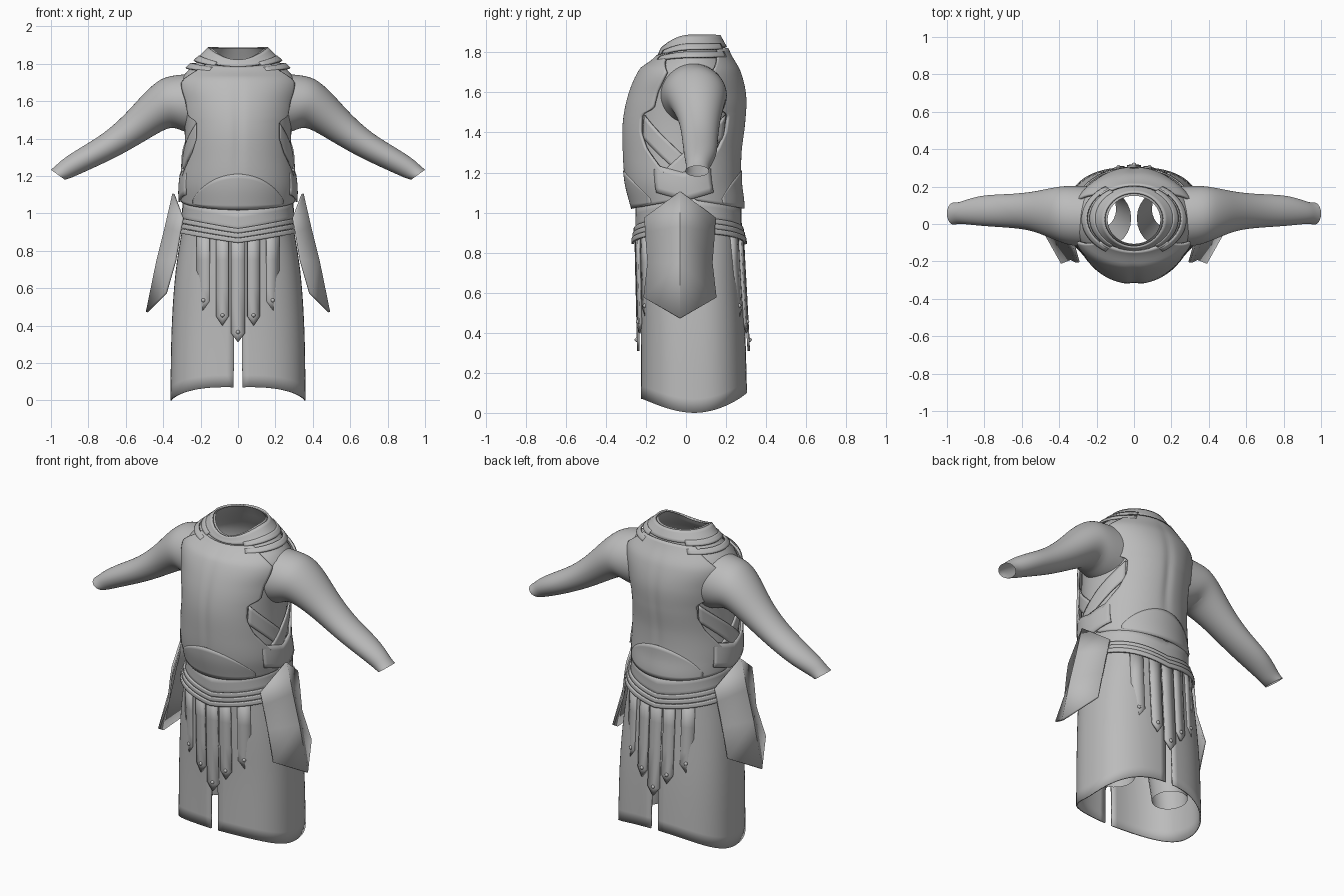
import bpy, bmesh, math
from math import sin, cos, pi, radians
from mathutils import Vector

cube = bpy.data.objects.get("Cube")
if cube:
    bpy.data.objects.remove(cube)

GREY = (0.5, 0.5, 0.5, 1)
mat = bpy.data.materials.new("plain grey")
mat.use_nodes = True
mat.diffuse_color = GREY
mat.node_tree.nodes["Principled BSDF"].inputs["Base Color"].default_value = GREY

# Rows are height, half width, front y, back y
TORSO = [(.88, .285, -.225, .26), (1.03, .295, -.265, .28), (1.15, .305, -.295, .268),
         (1.3, .298, -.308, .27), (1.45, .30, -.308, .288), (1.58, .315, -.283, .293),
         (1.7, .328, -.232, .265), (1.78, .265, -.165, .22), (1.83, .21, -.135, .195),
         (1.885, .155, -.12, .165)]
SKIRT = [(0, .358, -.222, .303), (.4, .35, -.222, .292), (.7, .328, -.23, .275),
         (1.0, .28, -.235, .26)]


def sample(rows, z):
    """Smooth interpolation of table rows by their first column."""
    z = min(max(z, rows[0][0]), rows[-1][0])
    i = 0
    while i < len(rows) - 2 and z > rows[i + 1][0]:
        i += 1
    a, b = rows[i], rows[i + 1]
    p, q = rows[max(i - 1, 0)], rows[min(i + 2, len(rows) - 1)]
    h = b[0] - a[0]
    t = (z - a[0]) / h
    out = []
    for k in range(1, len(a)):
        ma = (b[k] - p[k]) / (b[0] - p[0]) * h
        mb = (q[k] - a[k]) / (q[0] - a[0]) * h
        out.append((2*t**3 - 3*t*t + 1) * a[k] + (t**3 - 2*t*t + t) * ma
                   + (3*t*t - 2*t**3) * b[k] + (t**3 - t*t) * mb)
    return out


def linear(rows, z):
    for (z0, a), (z1, b) in zip(rows, rows[1:]):
        if z <= z1:
            return a + (b - a) * max(0, z - z0) / (z1 - z0)
    return rows[-1][1]


def skin(rows, a, z, off=0, n=2):
    """Point on a body surface; angle 0 is the front, 90 degrees is +x."""
    hw, yf, yb = sample(rows, z)
    s, c = sin(a), cos(a)
    x = (hw + off) * math.copysign(abs(s) ** (2 / n), s)
    y = (yf + yb) / 2 - ((yb - yf) / 2 + off) * math.copysign(abs(c) ** (2 / n), c)
    if rows is TORSO:
        z -= .065 * max(0, c) ** 2 * max(0, (z - 1.72) / .165)
    return Vector((x, y, z))


def finish(name, bm, thick=0, subsurf=0, angle=35):
    bmesh.ops.recalc_face_normals(bm, faces=bm.faces)
    me = bpy.data.meshes.new(name)
    bm.to_mesh(me)
    bm.free()
    ob = bpy.data.objects.new(name, me)
    bpy.context.collection.objects.link(ob)
    me.materials.append(mat)
    if subsurf:
        ob.modifiers.new("smooth", "SUBSURF").levels = subsurf
        ob.modifiers["smooth"].render_levels = subsurf
    if thick:
        m = ob.modifiers.new("thickness", "SOLIDIFY")
        m.thickness, m.offset = thick, 0
    bpy.ops.object.select_all(action="DESELECT")
    ob.select_set(True)
    bpy.context.view_layer.objects.active = ob
    bpy.ops.object.shade_smooth_by_angle(angle=radians(angle))
    return ob


def patch(name, f, nu, nv, thick=0, closed=False, subsurf=0):
    """Grid surface from f(u, v), with u and v running from 0 to 1."""
    bm = bmesh.new()
    cols = nu if closed else nu + 1
    g = [[bm.verts.new(f(i / nu, j / nv)) for i in range(cols)] for j in range(nv + 1)]
    for j in range(nv):
        for i in range(nu):
            k = (i + 1) % cols
            bm.faces.new((g[j][i], g[j][k], g[j + 1][k], g[j + 1][i]))
    return finish(name, bm, thick, subsurf)


# Undershirt body
patch("shirt_body", lambda u, v: skin(TORSO, u * 2 * pi, .88 + 1.005 * v, -.014), 48, 30, closed=True)

# Breastplate and backplate: half angle of each plate by height
EDGE = [(1.02, 70), (1.08, 84), (1.14, 80), (1.22, 69), (1.32, 53), (1.4, 46), (1.49, 45),
        (1.52, 58), (1.6, 59), (1.7, 64), (1.76, 52), (1.82, 45)]
for name, turn in (("breastplate", 0), ("backplate", pi)):
    def plate(u, v):
        w = 2 * u - 1
        z = 1.02 + (.8 - .01 * w * w) * v + .04 * w * w * (1 - v)
        a = w * radians(linear(EDGE, z))
        # chest swelling either side of a shallow centre groove
        groove = -.008 * math.exp(-(a / .09) ** 2) * sin(pi * v)
        return skin(TORSO, a + turn, z, .004 + groove)
    patch(name, plate, 40, 48, .014)

    def belly(u, v):
        w = 2 * u - 1
        low = 1.02 + .03 * w * w
        return skin(TORSO, w * .9 + turn, low + v * (.19 - .17 * w * w), .009)
    patch(name + "_lower_panel", belly, 30, 8, .006)

# Collar around the neck
patch("collar", lambda u, v: skin(TORSO, u * 2 * pi, 1.825 + .06 * v, .002), 48, 4, .01, True)

for side, label in ((1, "left"), (-1, "right")):
    # Shoulder straps joining the plates
    for i, z in enumerate((1.775, 1.815)):
        patch(f"{label}_shoulder_strap_{i + 1}",
              lambda u, v: skin(TORSO, side * (pi / 2 + (u - .5) * 2), z + .026 * v, .008),
              20, 3, .01)

    # Crossed leather bands under the arm
    for i, lean in enumerate((1, -1)):
        def band(u, v):
            z = 1.43 - .27 * u + (v - .5) * .11
            return skin(TORSO, side * (pi / 2 + lean * (-.75 + 1.05 * u)), z, -.006 + .005 * i)
        patch(f"{label}_side_band_{i + 1}", band, 14, 5, .01)

    # Flank pad that flares over the hip
    def flank(u, v):
        w = 2 * u - 1
        z = 1.06 + .04 * abs(w) + .14 * v
        return skin(TORSO, side * (pi / 2 + w * .5), z, .004 + .012 * (1 - v))
    patch(f"{label}_flank_pad", flank, 14, 5, .01)

    # Sleeve: top x, z, bottom x, z, front y, back y
    ARM = [(.25, 1.745, .2, 1.42, -.13, .2), (.38, 1.735, .29, 1.435, -.115, .205),
           (.44, 1.70, .35, 1.468, -.095, .2), (.51, 1.635, .42, 1.435, -.065, .187),
           (.60, 1.53, .51, 1.38, -.03, .168), (.72, 1.422, .64, 1.305, -.018, .158),
           (.85, 1.347, .78, 1.24, -.01, .155), (.94, 1.288, .87, 1.2, 0, .125),
           (.97, 1.258, .90, 1.187, .002, .115), (1.0, 1.233, .926, 1.18, -.003, .115)]
    def sleeve(u, v):
        tx, tz, bx, bz, y0, y1 = ARM[round(v * (len(ARM) - 1))]
        c, s = 1.03 * cos(u * 2 * pi), 1.03 * sin(u * 2 * pi)
        x, z = (tx + bx) / 2 + c * (tx - bx) / 2, (tz + bz) / 2 + c * (tz - bz) / 2
        return Vector((side * x, (y0 + y1) / 2 + s * (y1 - y0) / 2, z))
    patch(f"{label}_sleeve", sleeve, 16, len(ARM) - 1, closed=True, subsurf=2)

    # Trouser leg
    def leg(u, v):
        r = .15 - .045 * v
        return Vector((side * (.15 + .04 * v) + r * .9 * cos(u * 2 * pi),
                       .03 + .05 * v + r * sin(u * 2 * pi), .95 - .79 * v))
    patch(f"{label}_trouser_leg", leg, 24, 10, closed=True)

    # Long skirt half, open at front and back
    def skirt(u, v):
        base = abs(cos(u * pi)) ** 1.5 * (.07 + .03 * u)
        z = base + (.97 - base) * v
        gap = .034 * (1 - .5 * v)
        return skin(SKIRT, side * (gap + u * (pi - 2 * gap)), z, 0, 2.5)
    patch(f"{label}_skirt", skirt, 40, 14, .008)

    # Faceted hip guard with a central ridge
    bm = bmesh.new()
    ridge = [(.345, 1.105), (.385, .93), (.43, .75), (.487, .472)]
    rim = [(.296, .975, .175), (.31, .9, .172), (.335, .75, .16), (.385, .575, .18)]
    mid = [bm.verts.new((side * x, -.03, z)) for x, z in ridge]
    for d in (-1, 1):
        out = [bm.verts.new((side * x, -.03 + d * w, z)) for x, z, w in rim]
        for k in range(3):
            bm.faces.new((mid[k], mid[k + 1], out[k + 1], out[k]))
    finish(f"{label}_hip_guard", bm, .012, angle=15)


# Belt: broad sash with three stepped bands, dipping at front and back
def belt_band(name, low, high, off):
    def f(u, v):
        a = u * 2 * pi
        dip = .055 * (1 - abs(sin(a)))
        z = low + (high - low) * v
        p = skin(SKIRT, a, z, off, 2.2)
        p.z -= dip
        return p
    patch(name, f, 64, 3, .012, True)


belt_band("belt_sash", .95, 1.07, .012)
for i in range(3):
    belt_band(f"belt_band_{i + 1}", .897 + .026 * i, .922 + .026 * i, .033 - .006 * i)

# Hanging straps with pointed tips and studs, front and back
for turn, face in ((0, "front"), (pi, "back")):
    for n, (x, half, tip) in enumerate(((-.185, .033, .48), (-.083, .033, .4), (0, .038, .31),
                                        (.083, .033, .4), (.185, .033, .48))):
        def at(px, z, off):
            a = math.asin(max(-1, min(1, px / .335)))
            q = skin(SKIRT, a if turn == 0 else pi - a, z, off, 2.15)
            return Vector((px, q.y, z))
        bm = bmesh.new()
        last = None
        for z in (.9, .75, .6, tip + .05):
            row = [bm.verts.new(at(x + k * half, z, .018)) for k in (-1, 0, 1)]
            if last:
                for k in (0, 1):
                    bm.faces.new((last[k], last[k + 1], row[k + 1], row[k]))
            last = row
        point = bm.verts.new(at(x, tip, .018))
        for k in (0, 1):
            bm.faces.new((last[k], last[k + 1], point))
        finish(f"{face}_strap_{n + 1}", bm, .012)
        bm = bmesh.new()
        bmesh.ops.create_uvsphere(bm, u_segments=10, v_segments=6, radius=.011)
        bmesh.ops.translate(bm, verts=bm.verts, vec=at(x, tip + .055, .024))
        finish(f"{face}_stud_{n + 1}", bm)
